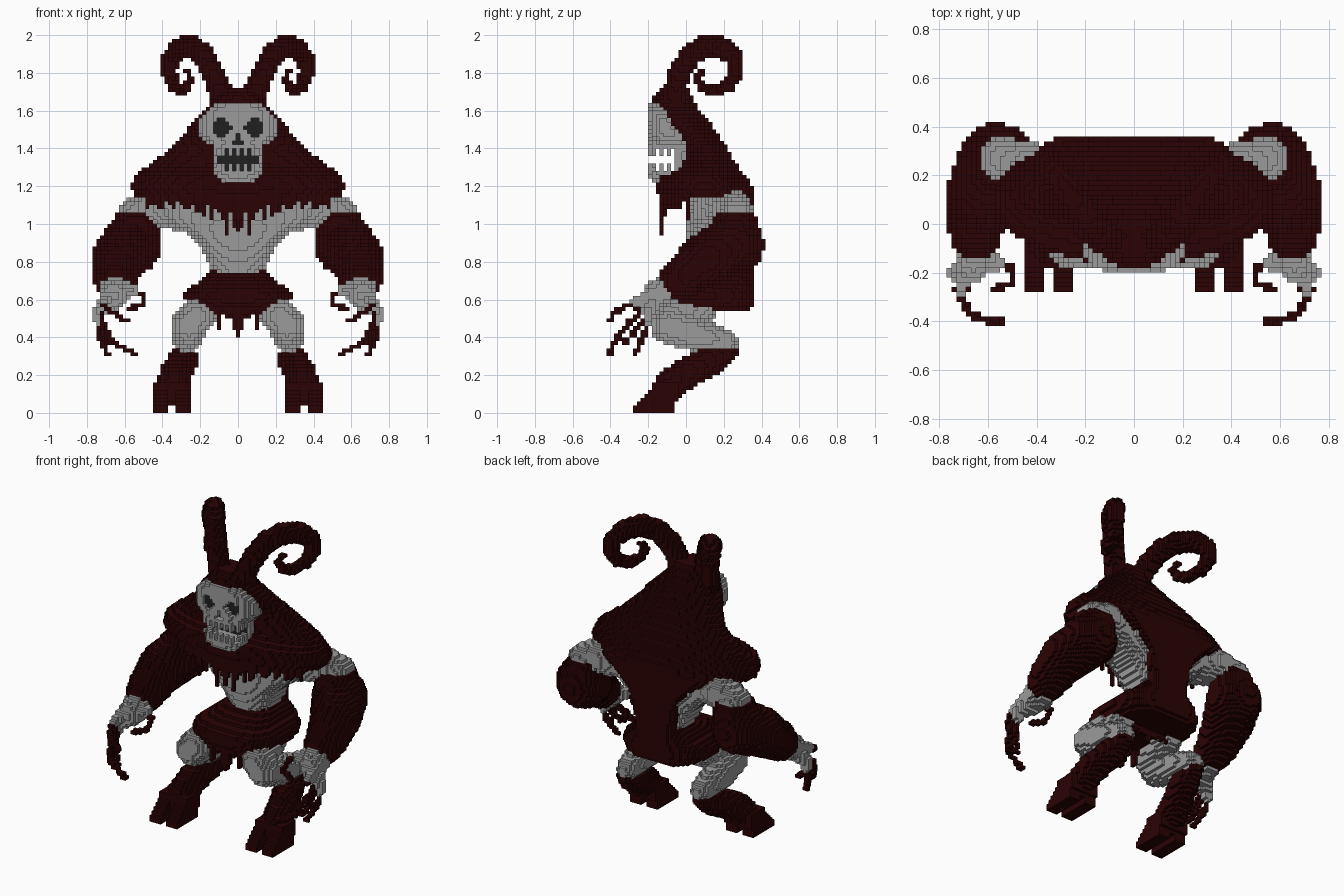
import bpy, bmesh, math, random
from mathutils import Vector

if "Cube" in bpy.data.objects:
    bpy.data.objects.remove(bpy.data.objects["Cube"])
random.seed(4)
S = 0.02                       # block size


def material(name, rgb):
    m = bpy.data.materials.new(name)
    m.use_nodes = True
    col = (*rgb, 1)
    m.diffuse_color = col
    m.node_tree.nodes["Principled BSDF"].inputs["Base Color"].default_value = col
    return m


MATS = [material("dark_red_hide", (0.023, 0.0008, 0.001)),
        material("bone_grey", (0.33, 0.33, 0.33)),
        material("socket_black", (0.014, 0.014, 0.014))]
RED, GREY, BLACK = 0, 1, 2
parts, taken = {}, set()


def cells(lo, hi):
    """Block indices and centres inside a bounding box."""
    r = [range(math.floor(a / S) - 1, math.ceil(b / S) + 2) for a, b in zip(lo, hi)]
    for i in r[0]:
        for j in r[1]:
            for k in r[2]:
                if k >= 0:
                    yield (i, j, k), Vector((i * S, (j + .5) * S, (k + .5) * S))


def tube(pts):
    """Blocks of a tapering tube through (x, y, z, radius) points."""
    out = set()
    for a, b in zip(pts, pts[1:]):
        pa, pb, R = Vector(a[:3]), Vector(b[:3]), max(a[3], b[3])
        d = pb - pa
        lo = [min(u, v) - R for u, v in zip(pa, pb)]
        hi = [max(u, v) + R for u, v in zip(pa, pb)]
        for c, p in cells(lo, hi):
            t = min(1, max(0, (p - pa).dot(d) / d.length_squared))
            if (p - pa - d * t).length <= a[3] + (b[3] - a[3]) * t:
                out.add(c)
    return out


def loft(levels, e=2.3):
    """Blocks of stacked rounded sections (z, half width, front y, back y)."""
    w = max(l[1] for l in levels)
    out = set()
    for c, p in cells((-w, min(l[2] for l in levels), levels[0][0]),
                      (w, max(l[3] for l in levels), levels[-1][0])):
        for a, b in zip(levels, levels[1:]):
            if a[0] <= p.z < b[0]:
                t = (p.z - a[0]) / (b[0] - a[0])
                hw, f, k = (a[n] + (b[n] - a[n]) * t for n in (1, 2, 3))
                if abs(p.x / hw) ** e + abs((p.y - (f + k) / 2) / ((k - f) / 2)) ** e <= 1:
                    out.add(c)
    return out


def box(lo, hi):
    return {c for c, p in cells(lo, hi) if all(l < v < h for l, v, h in zip(lo, p, hi))}


def mirror(blocks):
    return {(-i, j, k) for i, j, k in blocks}


def add(name, blocks, mat):
    new = blocks - taken
    parts.setdefault(name, {}).update((c, mat) for c in new)
    taken.update(new)


def pair(name, blocks, mat):
    add("left_" + name, blocks, mat)
    add("right_" + name, mirror(blocks), mat)


# Skull with carved sockets, nose and see-through teeth
skull = loft([(1.41, .15, -.19, .04), (1.46, .205, -.20, .02), (1.55, .205, -.20, -.04),
              (1.60, .17, -.20, -.09), (1.645, .10, -.19, -.13)], 2.6)
skull |= loft([(1.22, .08, -.17, -.04), (1.26, .13, -.20, 0), (1.42, .14, -.20, .02)], 3.5)
hole, dark = set(), set()
for c in skull:
    x, y, z = abs(c[0] * S), (c[1] + .5) * S, (c[2] + .5) * S
    eye = math.hypot(x - .09, z - 1.51) < .05
    nose = (x < .015 and 1.44 < z < 1.48) or (x < .035 and 1.42 < z < 1.45)
    if (eye or nose) and y < -.10:
        (hole if y < -.16 else dark).add(c)
    if 1.27 < z < 1.40 and y < -.06:
        slit = 1.32 < z < 1.36
        inner = x < .10 and y > -.16
        gap_front = x < .12 and abs(c[0]) % 2 == 1 and y < -.14
        gap_side = x > .08 and c[1] % 2 == 0 and y > -.18
        if slit or inner or gap_front or gap_side:
            hole.add(c)
    if 1.27 < z < 1.40 and x < .12 and -.06 < y < -.02:
        dark.add(c)
taken |= hole
add("skull", skull - hole - dark, GREY)
add("skull", dark, BLACK)

# Hood and shoulder mantle
mantle = loft([(1.13, .54, -.14, .36), (1.19, .57, -.16, .36), (1.25, .55, -.14, .32),
               (1.30, .49, -.02, .28), (1.40, .36, .0, .22), (1.46, .30, -.04, .18),
               (1.50, .27, -.09, .15), (1.56, .22, -.15, .11), (1.62, .165, -.185, .06),
               (1.66, .13, -.18, .04), (1.72, .10, -.13, .02)], 2.2)
add("hood_mantle", mantle, RED)

# Ragged strands hanging from the mantle's front edge
rim = {}
for i, j, k in mantle:
    if k == 57:
        rim[i] = min(j, rim.get(i, 99))
strands = set()
for i in range(25):
    x = i * S
    n = int(4 * max(0, 1 - x / .3)) + random.choice((1, 2, 3, 4))
    if i in (0, 3, 7):
        n += 3
    strands |= {(i, rim[i], 56 - q) for q in range(n)}
    strands |= {(i, rim[i] + 1, 56 - q) for q in range(n // 2)}
for i in range(1, 12, 2):
    strands |= {(i, 0, k) for k in range(random.randint(47, 53), 57)}
add("mantle_strands", strands | mirror(strands), RED)

# Back cape narrowing towards the hips
add("back_cape", loft([(.66, .16, .26, .36), (.72, .14, .26, .36), (.82, .14, .26, .365),
                       (.95, .16, .27, .37), (1.05, .24, .27, .37), (1.16, .40, .24, .37)], 3), RED)

# Chest tapering to the waist
add("chest", loft([(.67, .08, .08, .29), (.74, .13, .05, .31), (.80, .165, .03, .33),
                   (.86, .19, .01, .33), (.92, .235, .0, .33), (.98, .32, .0, .33),
                   (1.03, .39, .01, .33), (1.15, .44, .03, .33)], 2.7), GREY)

# Hips with an overhanging skirt
add("hips", loft([(.54, .21, -.10, .34), (.57, .265, -.16, .36), (.62, .285, -.19, .36),
                  (.66, .27, -.17, .36), (.69, .22, -.08, .36), (.76, .14, .08, .36)], 3.2), RED)

# Hip strands, front and back
for name, y, drop in (("loin_strands", -.13, .44), ("tail_strands", .12, .50)):
    cloth = set()
    for i in range(11):
        z = drop - .04 if i == 0 else drop if i in (1, 5) else random.choice((.50, .52, .54))
        cloth |= box((i * S - .01, y - .01, z), (i * S + .01, y + .03, .60))
    add(name, cloth | mirror(cloth), RED)

# Curled horns
pair("horn", tube([(.07, -.06, 1.62, .07), (.10, -.055, 1.72, .06), (.14, -.03, 1.81, .06),
                   (.19, .03, 1.90, .06), (.25, .10, 1.94, .06), (.31, .19, 1.935, .055),
                   (.355, .255, 1.88, .048), (.365, .265, 1.80, .04), (.34, .225, 1.735, .036),
                   (.30, .15, 1.70, .03), (.27, .08, 1.725, .023), (.25, .055, 1.77, .018),
                   (.27, .09, 1.815, .017)]), RED)

# Arms: bare shoulder, hairy sleeve, hand and long claws
pair("upper_arm", tube([(.54, .26, .98, .13), (.565, .255, .89, .16), (.63, .12, .82, .145),
                        (.65, .0, .73, .12), (.65, -.04, .70, .11)])
     - box((.3, -.2, 1.05), (.8, .5, 1.3)), RED)
pair("shoulder", tube([(.25, .17, 1.06, .10), (.44, .24, 1.085, .105), (.55, .27, 1.055, .088)]), GREY)
pair("hand", tube([(.645, -.06, .68, .095), (.66, -.16, .62, .075), (.73, -.20, .54, .035),
                   (.745, -.20, .49, .025)])
     | tube([(.64, -.12, .66, .06), (.56, -.16, .65, .035)])
     | tube([(.68, -.16, .62, .05), (.715, -.27, .59, .025)]), GREY)
CLAWS = [[(.72, -.20, .57), (.72, -.30, .48), (.67, -.375, .38), (.54, -.405, .31)],
         [(.75, -.18, .54), (.74, -.22, .42), (.69, -.27, .31)],
         [(.71, -.24, .61), (.715, -.31, .57), (.67, -.375, .53), (.59, -.405, .49)],
         [(.56, -.15, .65), (.495, -.19, .62), (.50, -.24, .58), (.58, -.27, .55)],
         [(.72, -.18, .53), (.725, -.27, .43), (.69, -.34, .36)]]
for n, path in enumerate(CLAWS, 1):
    pair(f"claw_{n}", tube([(*p, .0155) for p in path]), RED)

# Bent legs: bare thigh and knee, hairy shank, cloven hoof
pair("thigh", tube([(.18, .08, .56, .09), (.22, -.09, .51, .095), (.26, -.09, .46, .095),
                    (.27, .06, .41, .09), (.27, .20, .385, .065), (.27, .22, .375, .06)]), GREY)
pair("shank", tube([(.275, .23, .33, .05), (.285, .14, .28, .08), (.33, .0, .21, .085),
                    (.345, -.08, .15, .085)])
     | box((.25, -.18, .07), (.44, -.04, .17)), RED)
hoof = set()
for x in (.25, .37):
    for c in box((x, -.28, 0), (x + .07, -.06, .16)):
        y, z = (c[1] + .5) * S, (c[2] + .5) * S
        if z < .04 + (y + .28) * .9:
            hoof.add(c)
pair("hoof", hoof | box((.31, -.17, .05), (.38, -.06, .12)), RED)

# Turn every block set into a mesh of its exposed faces
solid = taken - hole
SIDES = [((1, 0, 0), [(1, 0, 0), (1, 1, 0), (1, 1, 1), (1, 0, 1)]),
         ((-1, 0, 0), [(0, 0, 0), (0, 0, 1), (0, 1, 1), (0, 1, 0)]),
         ((0, 1, 0), [(0, 1, 0), (0, 1, 1), (1, 1, 1), (1, 1, 0)]),
         ((0, -1, 0), [(0, 0, 0), (1, 0, 0), (1, 0, 1), (0, 0, 1)]),
         ((0, 0, 1), [(0, 0, 1), (1, 0, 1), (1, 1, 1), (0, 1, 1)]),
         ((0, 0, -1), [(0, 0, 0), (0, 1, 0), (1, 1, 0), (1, 0, 0)])]
for name, blocks in parts.items():
    bm, verts = bmesh.new(), {}
    for (i, j, k), mat in blocks.items():
        for (di, dj, dk), corners in SIDES:
            if (i + di, j + dj, k + dk) in solid:
                continue
            loop = []
            for a, b, c in corners:
                key = (i + a, j + b, k + c)
                if key not in verts:
                    verts[key] = bm.verts.new(((key[0] - .5) * S, key[1] * S, key[2] * S))
                loop.append(verts[key])
            bm.faces.new(loop).material_index = mat
    mesh = bpy.data.meshes.new(name)
    bm.to_mesh(mesh)
    bm.free()
    for m in MATS:
        mesh.materials.append(m)
    bpy.context.collection.objects.link(bpy.data.objects.new(name, mesh))
